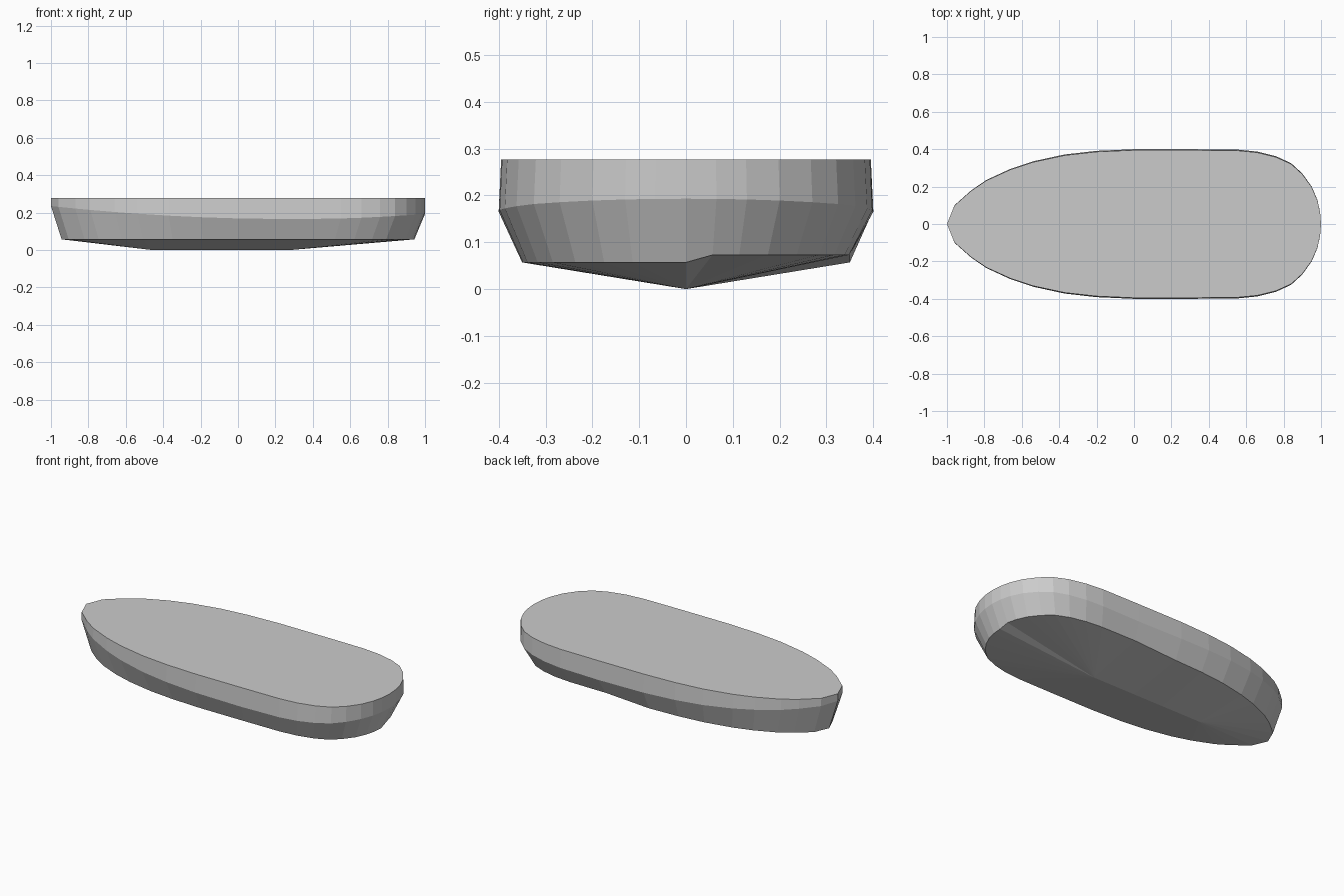
import bpy, bmesh

if "Cube" in bpy.data.objects:
    bpy.data.objects.remove(bpy.data.objects["Cube"])

# Half outline of the deck, bow (-x) to stern (+x)
half = [(-1, 0), (-0.96, 0.10), (-0.87, 0.18), (-0.79, 0.235), (-0.66, 0.295),
        (-0.54, 0.335), (-0.37, 0.372), (-0.2, 0.391), (0, 0.4), (0.3, 0.4),
        (0.55, 0.398), (0.66, 0.387), (0.76, 0.362), (0.84, 0.325), (0.9, 0.27),
        (0.95, 0.2), (0.98, 0.13), (0.995, 0.065), (1, 0)]
outline = half + [(x, -y) for x, y in half[-2:0:-1]]


def rub_z(x):
    # Height of the side crease, rising towards both ends
    if x < 0.3:
        return 0.165 + 0.07 * ((0.3 - x) / 1.3) ** 2
    return 0.165 + 0.028 * ((x - 0.3) / 0.7) ** 2


def chine_z(x, y):
    # The chine sits slightly higher on the +y side at the stern
    return 0.073 if y > 0.03 and x > 0 else 0.057


bm = bmesh.new()
rings = [
    [bm.verts.new((x, y * 0.987, 0.277)) for x, y in outline],            # deck edge
    [bm.verts.new((x, y, rub_z(x))) for x, y in outline],                 # side crease
    [bm.verts.new((x * 0.943, y * 0.875, chine_z(x, y))) for x, y in outline],  # chine
    [bm.verts.new((min(max(x, -0.46), 0.28), 0, 0)) for x, y in outline],  # keel line
]
n = len(outline)
bm.faces.new(rings[0])
for a, b in zip(rings, rings[1:]):
    for i in range(n):
        j = (i + 1) % n
        bm.faces.new((a[i], a[j], b[j], b[i]))

# Collapse the last ring into a keel
bmesh.ops.remove_doubles(bm, verts=bm.verts[:], dist=0.0005)
bmesh.ops.recalc_face_normals(bm, faces=bm.faces[:])

mesh = bpy.data.meshes.new("boat_hull")
bm.to_mesh(mesh)
bm.free()
hull = bpy.data.objects.new("boat_hull", mesh)
bpy.context.collection.objects.link(hull)
